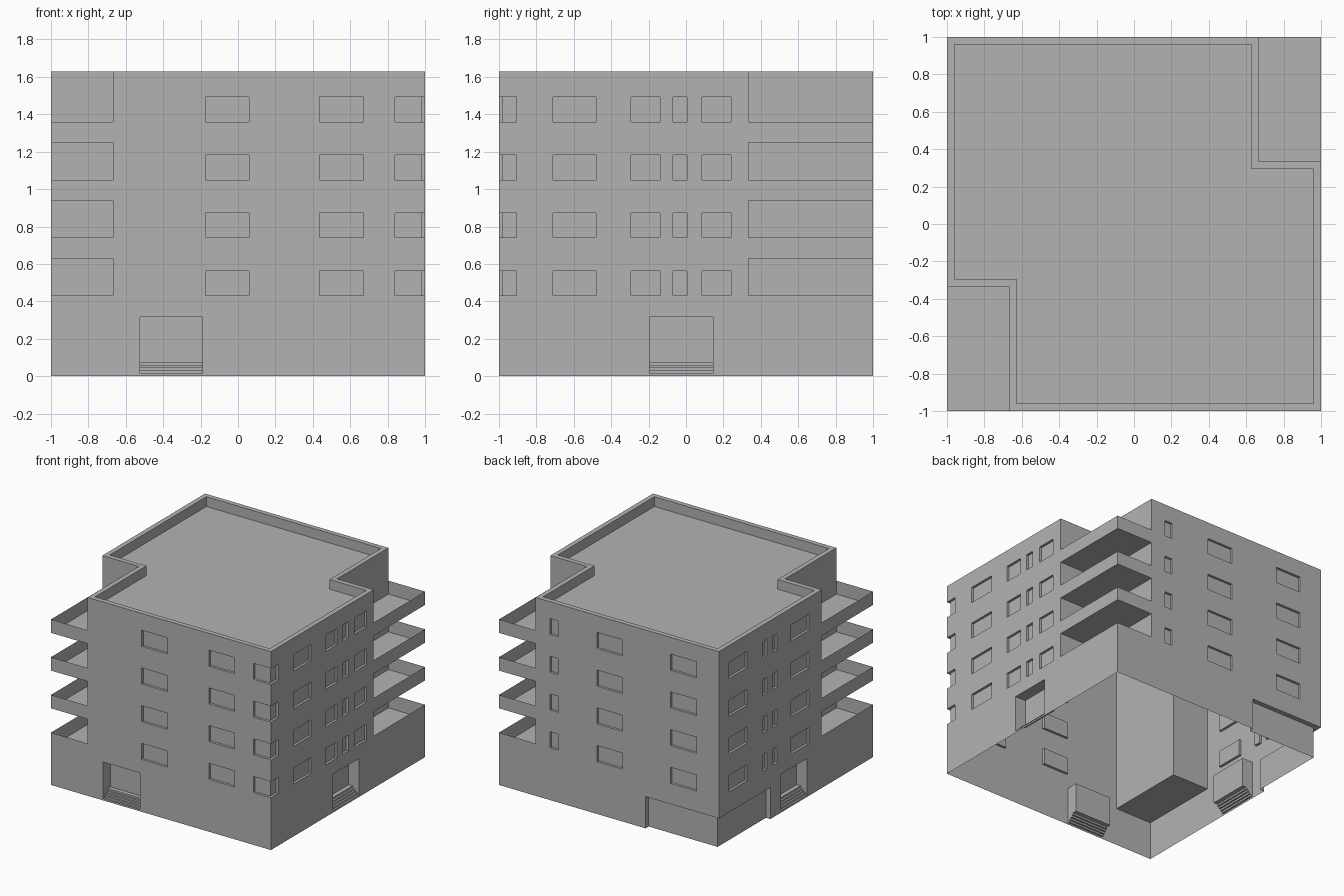
import bpy
import bmesh

if "Cube" in bpy.data.objects:
    bpy.data.objects.remove(bpy.data.objects["Cube"], do_unlink=True)

HEIGHT = 1.63
STOREY = 0.31
TERRACE = 0.315
NX, NY = 0.667, 0.333      # inner corner of the notches

plaster = bpy.data.materials.new("light_grey_plaster")
plaster.use_nodes = True
grey = (0.45, 0.45, 0.45, 1)
plaster.diffuse_color = grey
plaster.node_tree.nodes["Principled BSDF"].inputs["Base Color"].default_value = grey

# Wall frames: u runs along the wall, t goes inward from its outer face
WALLS = {
    "front": lambda u, t, z: (u, t - 1, z),
    "back": lambda u, t, z: (u, 1 - t, z),
    "right": lambda u, t, z: (1 - t, u, z),
    "left": lambda u, t, z: (t - 1, u, z),
}


def loft(bm, lower, upper):
    """Closed solid between two matching rings of points."""
    a = [bm.verts.new(p) for p in lower]
    b = [bm.verts.new(p) for p in upper]
    bm.faces.new(a)
    bm.faces.new(b)
    for i in range(len(a)):
        j = (i + 1) % len(a)
        bm.faces.new((a[i], a[j], b[j], b[i]))


def prism(bm, outline, z0, z1):
    loft(bm, [(x, y, z0) for x, y in outline], [(x, y, z1) for x, y in outline])


def box(bm, x0, x1, y0, y1, z0, z1):
    prism(bm, [(x0, y0), (x1, y0), (x1, y1), (x0, y1)], z0, z1)


def wall_cut(bm, wall, u0, u1, profile):
    """Cut a depth/height profile into a wall from u0 to u1."""
    place = WALLS[wall]
    loft(bm, [place(u0, t, z) for t, z in profile], [place(u1, t, z) for t, z in profile])


def finish(bm, name):
    mesh = bpy.data.meshes.new(name)
    bmesh.ops.recalc_face_normals(bm, faces=bm.faces)
    bm.to_mesh(mesh)
    bm.free()
    obj = bpy.data.objects.new(name, mesh)
    bpy.context.collection.objects.link(obj)
    mesh.materials.append(plaster)
    return obj


# Main block
bm = bmesh.new()
box(bm, -1, 1, -1, 1, 0, HEIGHT)
building = finish(bm, "building_shell")

cut = bmesh.new()

# Two opposite corner notches above the ground floor
box(cut, NX, 1.2, NY, 1.2, TERRACE, 2)
box(cut, -1.2, -NX, -1.2, -NY, TERRACE, 2)

# Sunken roof inside its parapet
p = 0.04
half = [(1 - p, p - 1), (1 - p, NY - p), (NX - p, NY - p), (NX - p, 1 - p)]
# second half of the outline is the first turned half way round
prism(cut, half + [(-x, -y) for x, y in half], HEIGHT - 0.08, 2)

# Shallow window recesses on every storey
windows = {
    "front": [(-0.175, 0.06), (0.435, 0.67)],
    "right": [(-0.71, -0.48), (-0.295, -0.14), (-0.07, 0.005), (0.085, 0.24)],
    "back": [(0.465, 0.535), (-0.125, 0.11), (-0.795, -0.56)],
    "left": [(0.635, 0.87), (0.375, 0.43), (0.245, 0.30), (-0.17, 0.065)],
}
DEPTH = 0.02
for floor in range(4):
    z0 = 0.43 + floor * STOREY
    z1 = z0 + 0.132
    for wall, spans in windows.items():
        for u0, u1 in spans:
            wall_cut(cut, wall, u0, u1, [(-0.05, z0), (DEPTH, z0), (DEPTH, z1), (-0.05, z1)])
    # window wrapping round the front right corner
    i = 1 - DEPTH
    prism(cut, [(0.84, -1.1), (1.1, -1.1), (1.1, -0.905), (i, -0.905), (i, -i), (0.84, -i)], z0, z1)

# Entrances with steps
rise = 0.015
steps = [(-0.05, TERRACE), (-0.05, rise)]
for n in range(1, 5):
    steps += [(n * 0.015, n * rise), (n * 0.015, (n + 1) * rise)]
steps += [(0.095, 5 * rise), (0.095, TERRACE)]
for wall, u0, u1 in (("front", -0.525, -0.19), ("right", -0.195, 0.145), ("left", -0.145, 0.195)):
    wall_cut(cut, wall, u0, u1, steps)

# Set-back plinth round the back left corner
r = 0.96
prism(cut, [(-1.1, NY), (-r, NY), (-r, r), (-NY, r), (-NY, 1.1), (-1.1, 1.1)], -0.1, 0.26)

cutter = finish(cut, "opening_cutter")
cutter.hide_render = True
mod = building.modifiers.new("openings", "BOOLEAN")
mod.operation = "DIFFERENCE"
mod.solver = "EXACT"
mod.object = cutter
bpy.context.view_layer.objects.active = building
bpy.ops.object.modifier_apply(modifier=mod.name)
bpy.data.objects.remove(cutter, do_unlink=True)

# The shell is open underneath
bm = bmesh.new()
bm.from_mesh(building.data)
under = [f for f in bm.faces if f.normal.z < -0.9 and f.calc_center_median().z < 0.001]
bmesh.ops.delete(bm, geom=under, context="FACES")
bm.to_mesh(building.data)
bm.free()

# Thin balconies in both notches: a floor sheet and two parapet sheets
for side, s in (("back_left", 1), ("front_right", -1)):
    for floor in range(4):
        top = 0.43 + floor * STOREY
        low = TERRACE if floor == 0 else top - 0.11
        bm = bmesh.new()
        edge = [(s * NX, s), (s, s), (s, s * NY)]
        lo = [bm.verts.new((x, y, low)) for x, y in edge]
        hi = [bm.verts.new((x, y, top)) for x, y in edge]
        for k in range(2):
            bm.faces.new((lo[k], lo[k + 1], hi[k + 1], hi[k]))
        if floor:
            inner = bm.verts.new((s * NX, s * NY, low))
            bm.faces.new(lo + [inner])
        finish(bm, f"{side}_balcony_{floor + 1}")
